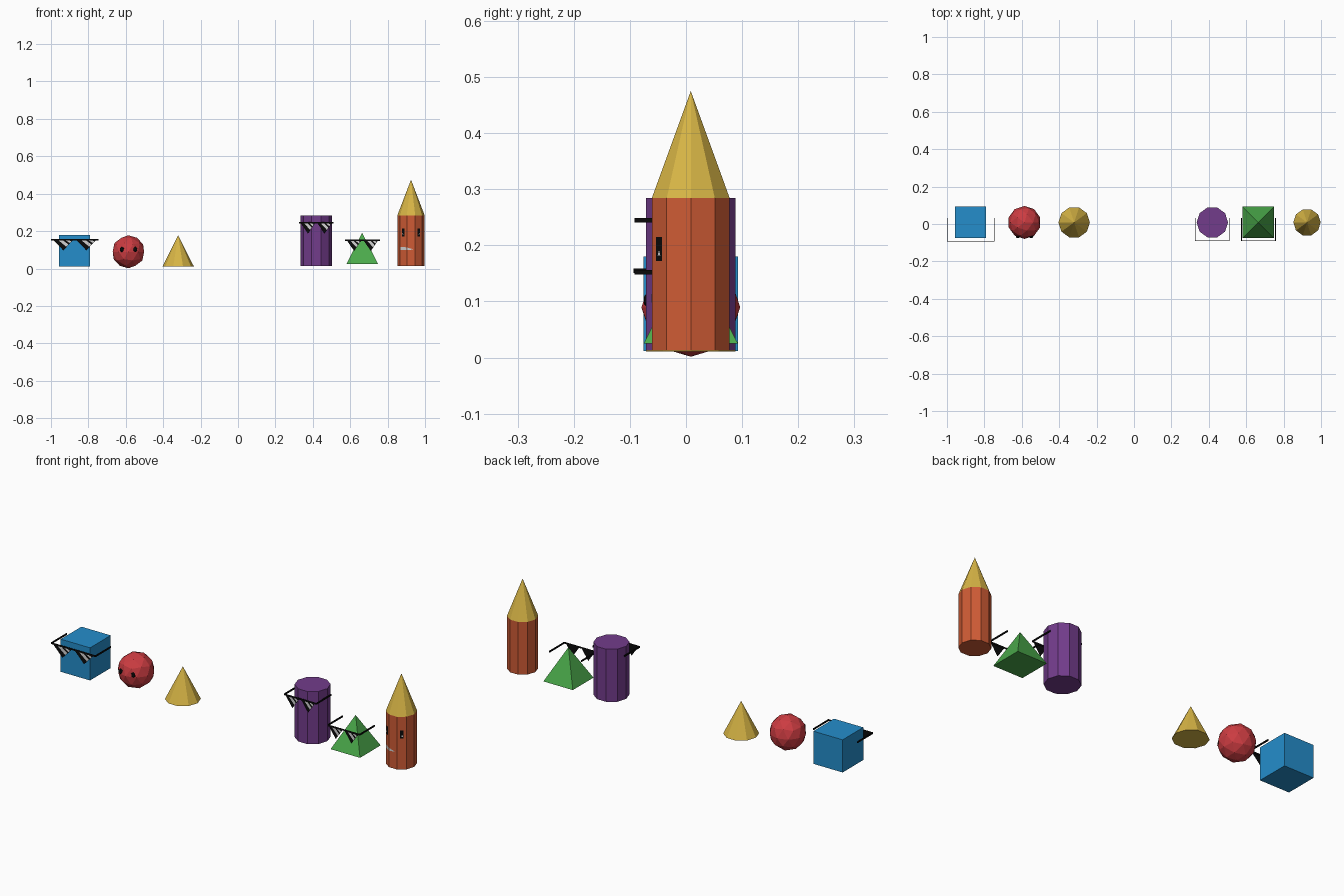
import bpy, bmesh, math
from mathutils import Vector, Matrix

if "Cube" in bpy.data.objects:
    bpy.data.objects.remove(bpy.data.objects["Cube"])

YC = 0.0085  # shared depth centre of all figures


def mat(name, rgb):
    m = bpy.data.materials.new(name)
    m.diffuse_color = (*rgb, 1)
    m.use_nodes = True
    m.node_tree.nodes["Principled BSDF"].inputs["Base Color"].default_value = m.diffuse_color
    return m


BLUE = mat("blue", (0.018, 0.27, 0.60))
RED = mat("red", (0.60, 0.045, 0.053))
YELLOW = mat("yellow", (0.68, 0.46, 0.06))
PURPLE = mat("purple", (0.17, 0.045, 0.26))
GREEN = mat("green", (0.07, 0.40, 0.07))
ORANGE = mat("orange", (0.62, 0.105, 0.035))
BLACK = mat("black", (0.003, 0.003, 0.003))
LIGHT = mat("light_grey", (0.65, 0.65, 0.65))


def finish(bm, name, *mats):
    me = bpy.data.meshes.new(name)
    bm.to_mesh(me)
    bm.free()
    for m in mats:
        me.materials.append(m)
    ob = bpy.data.objects.new(name, me)
    bpy.context.collection.objects.link(ob)
    return ob


def frustum(name, x, z0, z1, r0, r1, m, sides=10, turn=0.0):
    """Prism, cone or pyramid with its first corner turned from +x."""
    bm = bmesh.new()
    bmesh.ops.create_cone(bm, cap_ends=True, segments=sides, radius1=r0, radius2=r1, depth=z1 - z0)
    if r1 == 0:
        bmesh.ops.remove_doubles(bm, verts=bm.verts, dist=1e-5)
    bm.transform(Matrix.Translation((x, YC, (z0 + z1) / 2)) @ Matrix.Rotation(math.pi / 2 + turn, 4, 'Z'))
    return finish(bm, name, m)


def add_box(bm, lo, hi):
    lo, hi = Vector(lo), Vector(hi)
    s = hi - lo
    bmesh.ops.create_cube(bm, size=1, matrix=Matrix.Translation((lo + hi) / 2) @ Matrix.Diagonal((*s, 1)))


def add_poly(bm, pts, index=0):
    f = bm.faces.new([bm.verts.new(p) for p in pts])
    f.material_index = index


# Simple figures
bm = bmesh.new()
add_box(bm, (-0.957, YC - 0.084, 0.012), (-0.790, YC + 0.084, 0.180))
finish(bm, "cube_body", BLUE)

bm = bmesh.new()
bmesh.ops.create_icosphere(bm, subdivisions=2, radius=0.088, matrix=Matrix.Translation((-0.586, YC, 0.0895)))
finish(bm, "ball_body", RED)

frustum("cone_body", -0.32, 0.011, 0.178, 0.084, 0, YELLOW)
frustum("cylinder_body", 0.419, 0.013, 0.284, 0.084, 0.084, PURPLE)
frustum("pyramid_body", 0.664, 0.025, 0.191, 0.084 * math.sqrt(2), 0, GREEN, 4, math.pi / 4)
frustum("pencil_body", 0.925, 0.013, 0.284, 0.073, 0.073, ORANGE)
frustum("pencil_tip", 0.925, 0.284, 0.475, 0.073, 0, YELLOW)

# Ball eyes
for side, name in ((-1, "left"), (1, "right")):
    bm = bmesh.new()
    bmesh.ops.create_icosphere(bm, subdivisions=1, radius=1, matrix=Matrix.Translation(
        (-0.585 + side * 0.036, -0.068, 0.102)) @ Matrix.Diagonal((0.012, 0.008, 0.015, 1)))
    finish(bm, "ball_eye_" + name, BLACK)


def sunglasses(name, x, half, top, y, h=0.062):
    """Brow bar, two thin arms and two pointed lenses with a light glare."""
    bm = bmesh.new()
    t = 0.008
    add_box(bm, (x - half, y, top - t), (x + half, y + 0.002, top))
    for s in (-1, 1):
        xe = x + s * half
        add_box(bm, (xe - 0.002, y, top - t), (xe + 0.002, 0.032, top))
    finish(bm, name + "_frame", BLACK)
    for s, label in ((-1, "left"), (1, "right")):
        cx = x + s * half * 0.49
        w = half * 0.47
        bm = bmesh.new()
        add_poly(bm, [(cx - w, y, top), (cx, y, top - h), (cx + w, y, top)])
        # diagonal glare bands
        for a, b in ((-0.45, -0.05), (0.2, 0.5)):
            def edge(k):
                # band edge runs from under the bar down to the right lens side
                q = (1 + k) / 2
                return ((cx + k * w, y - 0.001, top - t),
                        (cx + w * q, y - 0.001, top - h * (1 - q) * 0.95))
            (p0, p1), (q0, q1) = edge(a), edge(b)
            add_poly(bm, [p0, p1, q1, q0], 1)
        finish(bm, name + "_lens_" + label, BLACK, LIGHT)


sunglasses("cube_glasses", -0.8725, 0.1255, 0.159, -0.094)
sunglasses("cylinder_glasses", 0.4185, 0.091, 0.249, -0.0915)
sunglasses("pyramid_glasses", 0.6655, 0.091, 0.156, -0.0915)


def facet_plate(name, angle, pts, *mats):
    """Flat marks laid on one side of the pencil; pts are (across, height, material)."""
    a = math.radians(angle)
    n, u = Vector((math.cos(a), math.sin(a), 0)), Vector((-math.sin(a), math.cos(a), 0))
    o = Vector((0.925, YC, 0)) + n * (0.073 * math.cos(math.pi / 10))
    bm = bmesh.new()
    for i, (idx, poly) in enumerate(pts):
        add_poly(bm, [o + n * 0.001 * (i + 1) + u * p + Vector((0, 0, z)) for p, z in poly], idx)
    finish(bm, name, *mats)


# Pencil face: two eyes and a mouth wrapped over two sides
for ang, name, s in ((234, "left", -1), (306, "right", 1)):
    eye = [(-0.009, 0.172), (0.009, 0.172), (0.009, 0.215), (-0.009, 0.215)]
    glint = [(s * 0.002 - 0.004, 0.182), (s * 0.002 + 0.004, 0.182), (s * 0.002, 0.192)]
    facet_plate("pencil_eye_" + name, ang, [(0, eye), (1, glint)], BLACK, LIGHT)
facet_plate("pencil_mouth_side", 234, [(0, [(-0.018, 0.098), (0.0225, 0.098), (0.0225, 0.113), (-0.018, 0.116)])], LIGHT)
facet_plate("pencil_mouth_front", 270, [(0, [(-0.0225, 0.098), (0.014, 0.102), (-0.0225, 0.113)])], LIGHT)
